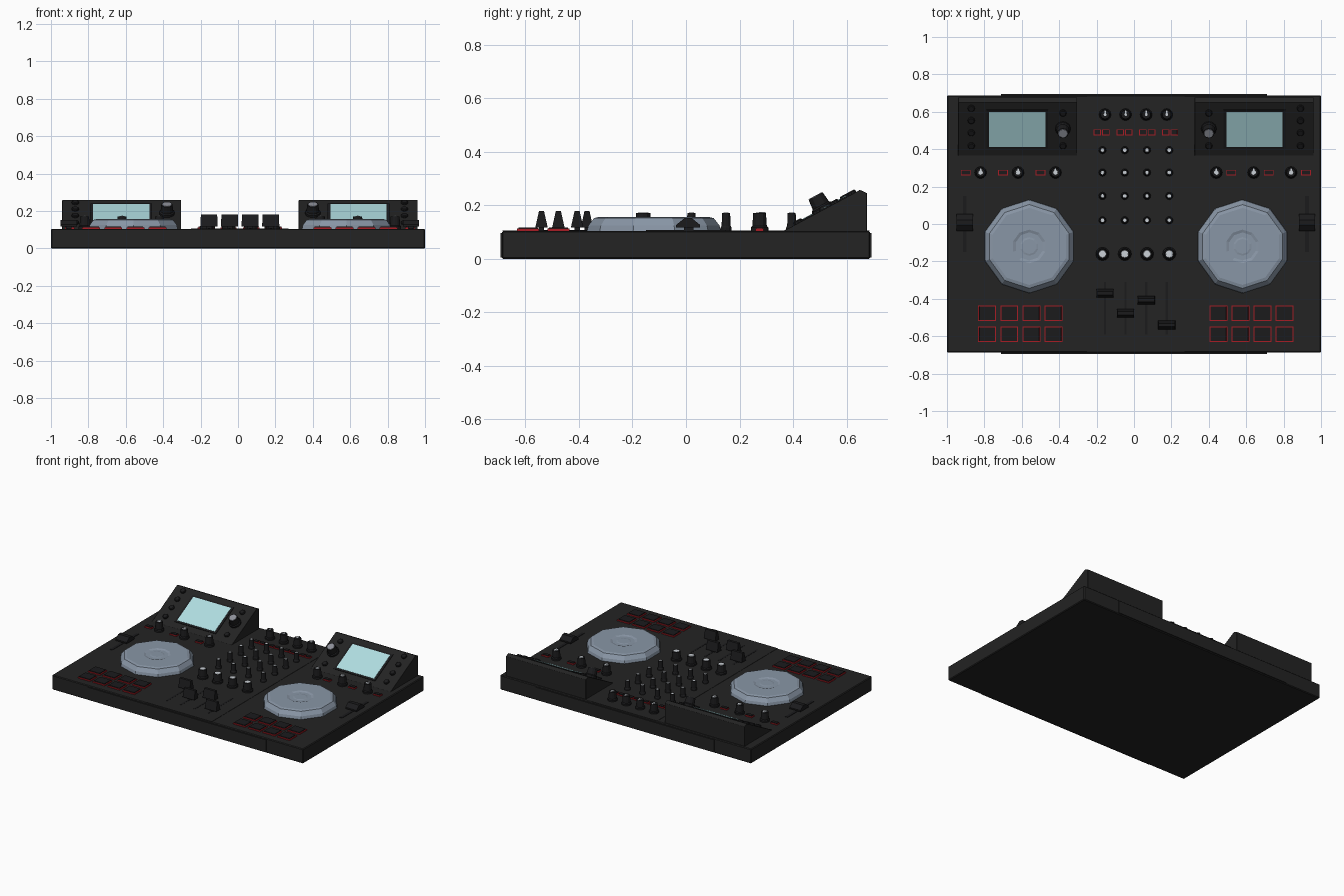
import bpy, bmesh, math
from mathutils import Matrix, Vector

if "Cube" in bpy.data.objects:
    bpy.data.objects.remove(bpy.data.objects["Cube"])

CX = 0.01      # symmetry line of the control layout
TOP = 0.105    # deck height


def material(name, rgb):
    m = bpy.data.materials.new(name)
    m.diffuse_color = (*rgb, 1)
    m.use_nodes = True
    m.node_tree.nodes["Principled BSDF"].inputs["Base Color"].default_value = m.diffuse_color
    return m


BLACK = material("deck black", (0.017, 0.017, 0.017))
RUBBER = material("rubber black", (0.011, 0.011, 0.012))
STEEL = material("steel grey", (0.25, 0.305, 0.38))
SCREEN = material("screen blue", (0.43, 0.72, 0.75))
RED = material("red glow", (0.40, 0.012, 0.018))
WHITE = material("cap white", (0.60, 0.64, 0.68))
SILVER = material("cap silver", (0.27, 0.28, 0.32))


def finish(name, bm, mats, matrix=None):
    bmesh.ops.recalc_face_normals(bm, faces=bm.faces)
    me = bpy.data.meshes.new(name)
    bm.to_mesh(me)
    bm.free()
    for m in mats:
        me.materials.append(m)
    ob = bpy.data.objects.new(name, me)
    bpy.context.collection.objects.link(ob)
    if matrix:
        ob.matrix_world = matrix
    return ob


def box(name, size, base, mat, taper=(1, 1), matrix=None):
    """Box standing on base (x, y, z); its top is scaled by taper."""
    bm = bmesh.new()
    bmesh.ops.create_cube(bm, size=1)
    for v in bm.verts:
        k = taper if v.co.z > 0 else (1, 1)
        v.co = Vector((v.co.x * size[0] * k[0], v.co.y * size[1] * k[1],
                       (v.co.z + 0.5) * size[2]))
    move = Matrix.Translation(base)
    return finish(name, bm, [mat], matrix @ move if matrix else move)


def lathe(name, profile, n, base, mats, matrix=None, phase=0.0):
    """Profile of (radius, height, material of the band that ends here)."""
    bm = bmesh.new()
    prev = None
    for r, z, mi in profile:
        ring = [bm.verts.new((r * math.cos(phase + math.tau * i / n),
                              r * math.sin(phase + math.tau * i / n), z)) for i in range(n)]
        if prev:
            for i in range(n):
                j = (i + 1) % n
                bm.faces.new((prev[i], prev[j], ring[j], ring[i])).material_index = mi
        prev = ring
    bm.faces.new(prev).material_index = profile[-1][2]
    move = Matrix.Translation(base)
    return finish(name, bm, mats, matrix @ move if matrix else move)


def extrude_x(name, outline, width, x, mat):
    """Extrude a (y, z) outline along x, centred on x."""
    bm = bmesh.new()
    a = [bm.verts.new((x - width / 2, y, z)) for y, z in outline]
    b = [bm.verts.new((x + width / 2, y, z)) for y, z in outline]
    bm.faces.new(a)
    bm.faces.new(b)
    for i in range(len(a)):
        j = (i + 1) % len(a)
        bm.faces.new((a[i], a[j], b[j], b[i]))
    return finish(name, bm, [mat])


def knob(name, x, y, r, cap, h=0.066, capmat=WHITE, z=TOP, matrix=None):
    lathe(name, [(r * 1.2, 0, 0), (r * 1.2, 0.012, 0), (r, 0.018, 0), (r * 0.88, h, 0),
                 (cap, h, 0), (cap * 0.95, h + 0.002, 1)], 12, (x, y, z), [RUBBER, capmat], matrix)


def pointer(x, y, r):
    box("knob_pointer", (0.008, r, 0.004), (x, y + r * 0.4, TOP + 0.066), WHITE)


def lit_button(name, x, y, w, d, h=0.013, rim=0.004):
    """Dark key on a slightly larger glowing base."""
    box(name + "_glow", (w, d, h * 0.6), (x, y, TOP), RED)
    box(name, (w - 2 * rim, d - 2 * rim, h), (x, y, TOP), RUBBER, (0.95, 0.95))


# Deck body with slightly bowed front and back
body = box("deck_body", (2.0, 1.376, TOP), (0, 0, 0), BLACK)
bev = body.modifiers.new("edge", 'BEVEL')
bev.width, bev.segments = 0.005, 1
for s in (-1, 1):
    box("edge_strip", (1.42, 0.01, 0.09), (0, s * 0.689, 0.006), BLACK)
box("mixer_panel", (0.52, 1.37, 0.003), (CX, 0, TOP - 0.001), BLACK)

# Mirrored player sections
slope = math.atan2(0.153, 0.285)
for s in (-1, 1):
    def px(d):
        return CX + s * d

    # Jog wheel
    lathe("jog_wheel", [(0.25, 0, 0), (0.245, 0.02, 0), (0.224, 0.047, 0), (0.206, 0.052, 0),
                        (0.09, 0.052, 0), (0.075, 0.047, 0), (0.05, 0.047, 0), (0.04, 0.049, 0)],
          10, (px(0.57), -0.12, TOP), [STEEL], phase=math.pi / 2)

    # Display housing
    house = extrude_x("display_housing", [(0.365, TOP - 0.002), (0.365, TOP), (0.65, 0.258),
                                          (0.676, 0.246), (0.676, TOP - 0.002)],
                      0.636, px(0.632), BLACK)
    bev = house.modifiers.new("edge", 'BEVEL')
    bev.width, bev.segments = 0.006, 1

    # Everything on the sloped panel uses its local frame, v measured in plan depth
    panel = Matrix.Translation((0, 0.365, TOP)) @ Matrix.Rotation(slope, 4, 'X')

    def up(y):
        return (y - 0.365) / math.cos(slope)

    box("screen_bezel", (0.33, 0.235, 0.004), (px(0.634), up(0.508), 0), RUBBER, matrix=panel)
    box("screen", (0.30, 0.21, 0.006), (px(0.634), up(0.508), 0), SCREEN, matrix=panel)
    knob("browse_knob", px(0.39), up(0.512), 0.034, 0.026, 0.058, SILVER, 0, panel)
    for d, ys in ((0.88, (0.62, 0.555, 0.49, 0.42)), (0.39, (0.595, 0.42))):
        for y in ys:
            lathe("panel_button", [(0.019, 0, 0), (0.019, 0.008, 0), (0.015, 0.012, 0)],
                  10, (px(d), up(y), 0), [RUBBER], panel)

    # Effect knobs and keys
    for d in (0.43, 0.63, 0.83):
        knob("effect_knob", px(d), 0.275, 0.027, 0.013)
        pointer(px(d), 0.275, 0.024)
        lit_button("effect_key", px(d + 0.08), 0.275, 0.052, 0.03, rim=0.003)

    # Tempo slider: slot, stem and hexagonal cap
    box("tempo_slot", (0.02, 0.30, 0.003), (px(0.915), 0.0, TOP), RUBBER)
    box("tempo_stem", (0.03, 0.035, 0.02), (px(0.915), 0.01, TOP), RUBBER)
    extrude_x("tempo_cap", [(-0.037, 0.117), (0.053, 0.117), (0.053, 0.127), (0.022, 0.152),
                            (-0.006, 0.152), (-0.037, 0.127)], 0.088, px(0.915), RUBBER)

    # Performance pads
    for d in (0.441, 0.559, 0.677, 0.795):
        for y in (-0.477, -0.59):
            lit_button("pad", px(d), y, 0.096, 0.083)

# Mixer knobs
for i in range(4):
    x = CX + (i - 1.5) * 0.119
    xt = CX + (i - 1.5) * 0.11
    knob("gain_knob", xt, 0.585, 0.027, 0.008)
    pointer(xt, 0.585, 0.024)
    for y in (0.395, 0.275, 0.15, 0.02):
        knob("eq_knob", x, y, 0.017, 0.010)
    knob("filter_knob", x, -0.16, 0.030, 0.020)
    for dx in (-0.023, 0.023):
        lit_button("channel_key", CX + (i - 1.5) * 0.122 + dx, 0.49, 0.04, 0.032)

# Channel faders
for i, y in enumerate((-0.37, -0.477, -0.407, -0.54)):
    x = CX + (i - 1.5) * 0.11
    box("fader_slot", (0.012, 0.28, 0.003), (x, -0.45, TOP), RUBBER)
    box("fader_stem", (0.03, 0.02, 0.02), (x, y, TOP), RUBBER)
    box("fader_cap", (0.092, 0.046, 0.062), (x, y, 0.118), RUBBER, (0.95, 0.4))
